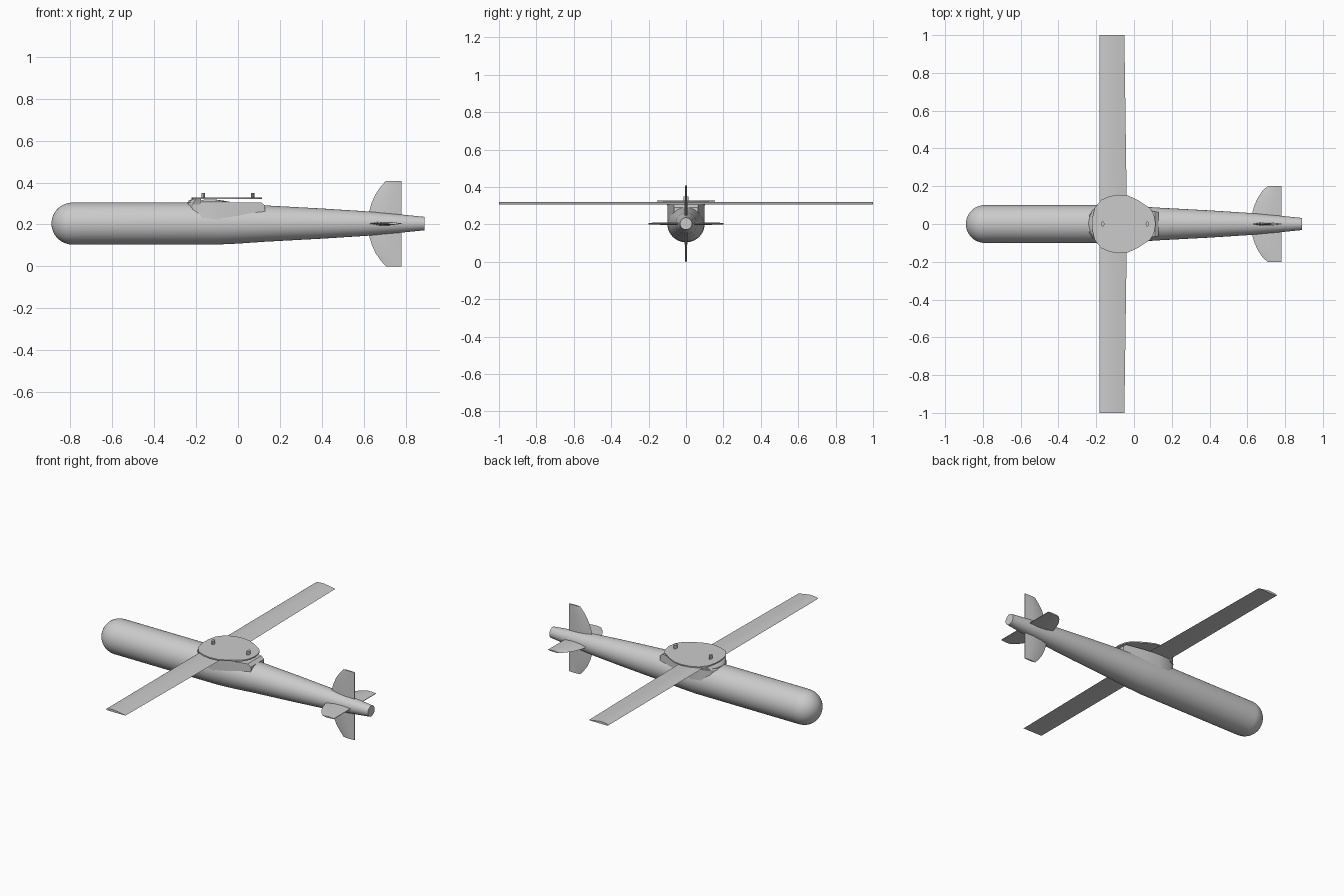
import bpy, bmesh, math
from mathutils import Matrix, Vector

if "Cube" in bpy.data.objects:
    bpy.data.objects.remove(bpy.data.objects["Cube"], do_unlink=True)

grey = bpy.data.materials.new("light grey")
grey.use_nodes = True
grey.diffuse_color = (0.6, 0.6, 0.6, 1)
grey.node_tree.nodes["Principled BSDF"].inputs["Base Color"].default_value = (0.6, 0.6, 0.6, 1)

AXIS = 0.204  # height of the body centre line


def loft(name, rings, matrix=None, angle=30):
    """Skin a list of equally long closed rings and cap both ends."""
    bm = bmesh.new()
    loops = [[bm.verts.new(p) for p in ring] for ring in rings]
    n = len(loops[0])
    for a, b in zip(loops, loops[1:]):
        for i in range(n):
            j = (i + 1) % n
            bm.faces.new((a[i], a[j], b[j], b[i]))
    bm.faces.new(loops[0])
    bm.faces.new(loops[-1])
    if matrix:
        bm.transform(matrix)
    bmesh.ops.recalc_face_normals(bm, faces=bm.faces)
    mesh = bpy.data.meshes.new(name)
    bm.to_mesh(mesh)
    bm.free()
    mesh.materials.append(grey)
    obj = bpy.data.objects.new(name, mesh)
    bpy.context.collection.objects.link(obj)
    bpy.ops.object.select_all(action='DESELECT')
    obj.select_set(True)
    bpy.context.view_layer.objects.active = obj
    bpy.ops.object.shade_smooth_by_angle(angle=math.radians(angle))
    return obj


def outline(half, z):
    """Close a half outline (front to back, y >= 0) by mirroring it in y."""
    other = [(x, -y) for x, y in reversed(half) if y > 0]
    return [(x, y, z) for x, y in list(half) + other]


# Body: round nose, straight tube, long tapering tail
profile = [(-0.79 - 0.1 * math.cos(math.radians(a)), 0.1 * math.sin(math.radians(a)))
           for a in range(3, 91, 6)]
profile += [(-0.79, 0.1), (-0.1, 0.1), (0.0, 0.0955), (0.13, 0.0865),
            (0.4, 0.072), (0.62, 0.058), (0.78, 0.043), (0.89, 0.032)]
rings = [[(x, r * math.cos(t * math.tau / 48), AXIS + r * math.sin(t * math.tau / 48))
          for t in range(48)] for x, r in profile]
loft("body", rings)

# Wing saddle: low fairing with a square, sloping rear end
saddle = [(-0.245, 0), (-0.238, 0.04), (-0.215, 0.075), (-0.17, 0.096), (-0.1, 0.098),
          (0.0, 0.088)]
loft("saddle", [outline(saddle + [(0.13, 0.064), (0.13, 0)], 0.21),
                outline(saddle + [(0.13, 0.064), (0.13, 0)], 0.29),
                outline(saddle + [(0.11, 0.066), (0.11, 0)], 0.305)])

# Raised front of the saddle, flaring up to the cover plate
low = [(-0.25, 0), (-0.24, 0.04), (-0.218, 0.075), (-0.178, 0.096), (-0.178, 0)]
mid = [(-0.235, 0), (-0.226, 0.045), (-0.206, 0.085), (-0.178, 0.108), (-0.178, 0)]
top = [(-0.215, 0), (-0.21, 0.05), (-0.198, 0.09), (-0.176, 0.122), (-0.176, 0)]
loft("saddle_front", [outline(low, 0.295), outline(mid, 0.313), outline(top, 0.323)])

# Cover plate over the wing roots
plate = [(-0.222, 0), (-0.219, 0.04), (-0.208, 0.085), (-0.175, 0.127), (-0.13, 0.147),
         (-0.08, 0.155), (-0.03, 0.15), (0.02, 0.127), (0.085, 0.084), (0.106, 0.05), (0.115, 0)]
loft("cover_plate", [outline(plate, 0.321), outline(plate, 0.328)])

# Pivot pins on the cover plate
for name, px in (("front_pin", -0.165), ("rear_pin", 0.07)):
    loft(name, [[(px + 0.008 * math.cos(t * math.tau / 16), 0.014 * math.sin(t * math.tau / 16), z)
                 for t in range(16)] for z in (0.325, 0.35)])

# Wings: thin cambered section from root to tip
section = [(0, 0.311), (0.05, 0.316), (0.2, 0.3195), (0.45, 0.320), (0.75, 0.314),
           (1, 0.3075), (0.75, 0.307), (0.4, 0.307), (0.1, 0.307)]
for name, s in (("right_wing", -1), ("left_wing", 1)):
    loft(name, [[(-0.182 + c * chord, s * y, z) for c, z in section]
                for y, chord in ((0.0, 0.145), (1.0, 0.131))])

# Four tail fins: curved leading edge and wedge-shaped section
spans = [(0.02, 0.622, 0.008), (0.055, 0.625, 0.008), (0.1, 0.638, 0.007),
         (0.14, 0.656, 0.006), (0.175, 0.68, 0.005), (0.204, 0.706, 0.004)]
for i, name in enumerate(("upper_fin", "right_fin", "lower_fin", "left_fin")):
    rings = []
    for r, lead, t in spans:
        r = min(r, 0.2) if i % 2 else r
        c = 0.78 - lead
        rings.append([(lead, 0, r), (lead + 0.3 * c, t, r), (lead + 0.65 * c, t, r),
                      (0.78, 0.0015, r), (0.78, -0.0015, r),
                      (lead + 0.65 * c, -t, r), (lead + 0.3 * c, -t, r)])
    turn = Matrix.Rotation(math.radians(90 * i), 4, 'X')
    loft(name, rings, Matrix.Translation(Vector((0, 0, AXIS))) @ turn, 20)
